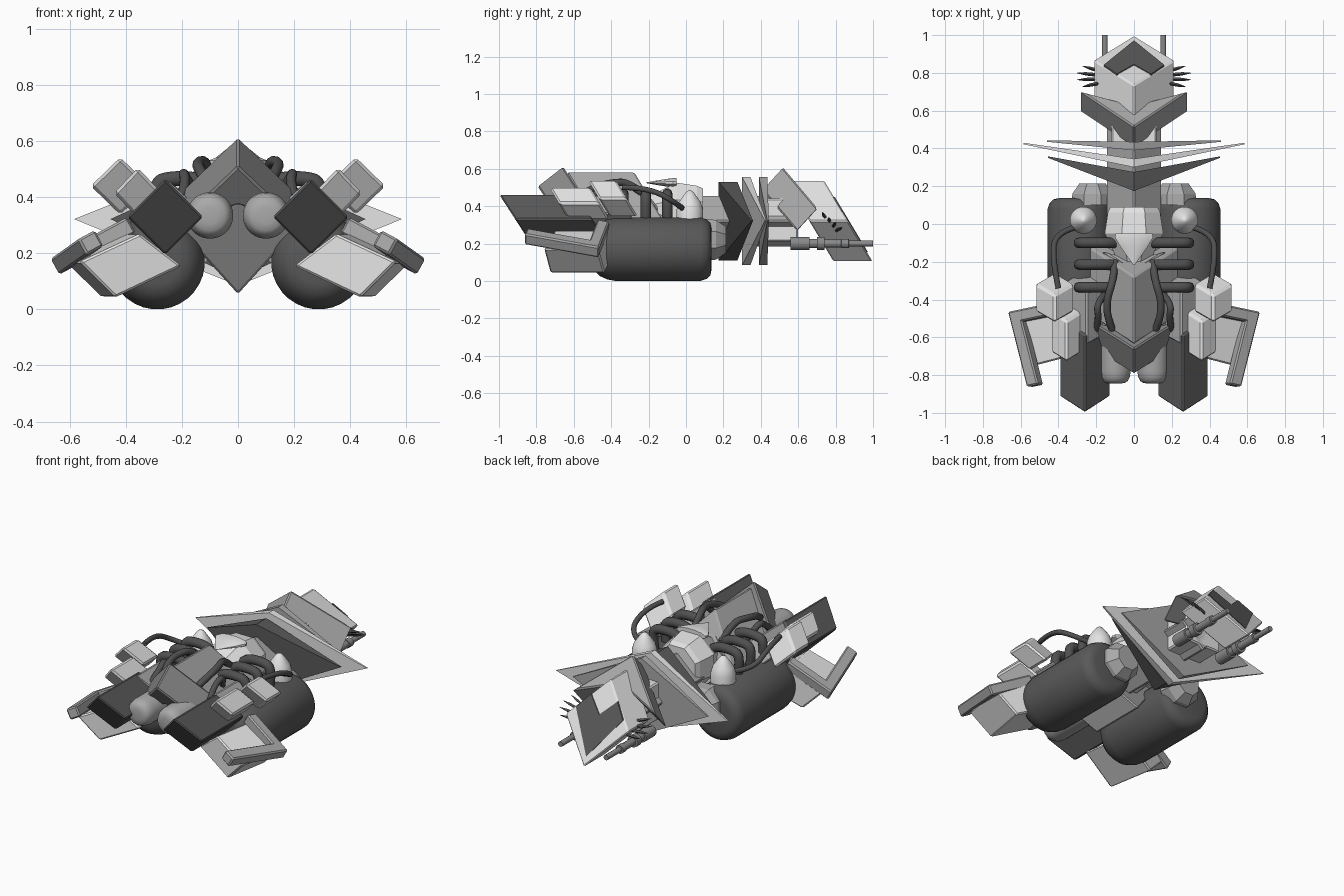
import bpy, bmesh, math
from mathutils import Vector as V

if "Cube" in bpy.data.objects:
    bpy.data.objects.remove(bpy.data.objects["Cube"])


def material(name, g):
    m = bpy.data.materials.new(name)
    m.diffuse_color = (g, g, g, 1)
    m.use_nodes = True
    m.node_tree.nodes["Principled BSDF"].inputs["Base Color"].default_value = m.diffuse_color
    return m


LIGHT = material("light grey", 0.78)
MID = material("mid grey", 0.4)
STEEL = material("steel grey", 0.25)
DARK = material("dark grey", 0.1)
HOSE = material("hose black", 0.08)


def loft(name, rings, mat, bevel=0.0, smooth=False):
    """Skin a list of equal-length point rings, capped at both ends."""
    bm = bmesh.new()
    vs = [[bm.verts.new(p) for p in r] for r in rings]
    n = len(rings[0])
    for a, b in zip(vs, vs[1:]):
        for i in range(n):
            j = (i + 1) % n
            bm.faces.new((a[i], a[j], b[j], b[i]))
    bm.faces.new(vs[0])
    bm.faces.new(vs[-1])
    bmesh.ops.recalc_face_normals(bm, faces=bm.faces[:])
    me = bpy.data.meshes.new(name)
    bm.to_mesh(me)
    bm.free()
    me.materials.append(mat)
    ob = bpy.data.objects.new(name, me)
    bpy.context.collection.objects.link(ob)
    if bevel:
        b = ob.modifiers.new("bevel", 'BEVEL')
        b.width, b.segments = bevel, 1
    if smooth:
        bpy.ops.object.select_all(action='DESELECT')
        ob.select_set(True)
        bpy.context.view_layer.objects.active = ob
        bpy.ops.object.shade_smooth_by_angle(angle=math.radians(40))
    return ob


def diamond(name, cx, cz, rx, rz, y0, y1, slope, mat, bevel=0.008):
    """Diamond-section prism along y whose ends lean with height."""
    ring = lambda y: [(cx + a * rx, y - slope * b * rz, cz + b * rz)
                      for a, b in ((0, 1), (1, 0), (0, -1), (-1, 0))]
    return loft(name, [ring(y0), ring(y1)], mat, bevel)


def lathe(name, c, profile, mat, n=32, axis='Y', sz=1.0, smooth=True):
    """Turned part: profile is (position along axis, radius)."""
    rings = []
    for t, r in profile:
        ring = []
        for i in range(n):
            a = 2 * math.pi * (i + 0.5) / n
            u, w = r * math.cos(a), r * math.sin(a)
            ring.append(V(c) + (V((u, t, w * sz)) if axis == 'Y' else V((u, w, t))))
        rings.append(ring)
    return loft(name, rings, mat, 0, smooth)


def slab(name, o, a, b, c, mat, bevel=0.008):
    o, a, b, c = V(o), V(a), V(b), V(c)
    base = [o, o + a, o + a + b, o + b]
    return loft(name, [base, [p + c for p in base]], mat, bevel)


def roof(name, front, back, dx, dy, dz, mat):
    """Tilted peaked collar between two apex points given as (y, z)."""
    ring = lambda y, z: [(0, y, z), (dx, y + dy, z + dz), (0, y + dy * .6, z + dz * .6),
                         (-dx, y + dy, z + dz)]
    return loft(name, [ring(*front), ring(*back)], mat, 0.008)


def tube(name, pts, r, mat=HOSE):
    cu = bpy.data.curves.new(name, 'CURVE')
    cu.dimensions = '3D'
    cu.bevel_depth, cu.bevel_resolution, cu.use_fill_caps = r, 3, True
    cu.resolution_u = 6
    s = cu.splines.new('NURBS')
    s.points.add(len(pts) - 1)
    for p, q in zip(s.points, pts):
        p.co = (*q, 1)
    s.use_endpoint_u, s.order_u = True, 3
    cu.materials.append(mat)
    bpy.context.collection.objects.link(bpy.data.objects.new(name, cu))


# central hull, collars and spine
diamond("hull", 0, .32, .24, .265, -.48, -.12, .6, MID)
diamond("hull_top_panel", 0, .40, .14, .18, -.50, -.24, .6, LIGHT)
diamond("spine", 0, .32, .15, .14, -.3, .6, 0, MID)
roof("front_collar", (-.795, .51), (-.66, .615), .24, .15, -.23, STEEL)
roof("middle_collar", (-.33, .46), (-.25, .52), .17, .11, -.14, MID)
lathe("cockpit", (0, 0, .37), [(-.2, .09), (-.05, .168), (.06, .15), (.09, .135)], LIGHT, 8, smooth=False)
lathe("canopy", (0, 0, .525), [(-.215, .006), (-.12, .075), (-.07, .105), (-.05, .1)], LIGHT, 12, sz=.25)

# tail: neck, collar and slanted end block with dark chevron
slab("tail_neck", (-.12, .4, .21), (.24, 0, 0), (0, .2, 0), (0, 0, .23), LIGHT)
roof("tail_collar", (.405, .49), (.515, .61), .285, .19, -.225, MID)
diamond("tail_block", 0, .32, .215, .22, .66, .868, .6, LIGHT)
T = .868
chev = [(0, .155), (.16, .37), (.09, .45), (0, .365), (-.09, .45), (-.16, .37)]
ring = lambda d: [(x, T + .6 * (.32 - z) + d, z) for x, z in chev]
loft("tail_chevron", [ring(-.004), ring(.005)], DARK)


def wing(name, tip, top, rx, zt, zb, th, mat):
    """Swept diamond fin folded about its centre line."""
    ring = lambda y, t: [(0, y, zt), (rx, t, .322), (0, y, zb), (-rx, t, .322)]
    return loft(name, [ring(top, tip), ring(top + th, tip + .008)], mat)


# flared fins behind the engines
wing("front_fin", .35, .175, .455, .53, .11, .10, DARK)
wing("wide_fin", .422, .30, .585, .555, .085, .045, LIGHT)
wing("rear_fin", .435, .39, .46, .555, .085, .045, MID)

for s, side in ((-1, "left"), (1, "right")):
    nm = lambda n: side + "_" + n
    # engines and nozzles
    lathe(nm("engine"), (s * .288, 0, .17),
          [(-.5, .08), (-.49, .115), (-.46, .145), (-.42, .163), (-.38, .17), (.08, .17),
           (.11, .16), (.13, .14), (.137, .11)], DARK)
    lathe(nm("nozzle"), (s * .22, 0, .22), [(.1, .12), (.16, .115), (.215, .075)], MID, 8, smooth=False)
    lathe(nm("engine_cone"), (s * .268, .02, 0),
          [(.3, .072), (.38, .072), (.42, .06), (.46, .032), (.48, .015), (.485, .003)], LIGHT, 20, 'Z')
    # front lamps and pods
    lathe(nm("lamp"), (s * .1, 0, .335),
          [(-.845, .03), (-.84, .055), (-.83, .068), (-.81, .078), (-.78, .083), (-.5, .083)], MID)
    diamond(nm("pod"), s * .26, .33, .135, .135, -.913, -.5, .65, DARK)
    diamond(nm("pod_rear"), s * .25, .36, .11, .1, -.58, -.3, .6, MID)
    diamond(nm("outer_shingle"), s * .42, .44, .105, .102, -.465, -.315, .6, LIGHT, .012)
    diamond(nm("inner_shingle"), s * .357, .415, .085, .09, -.68, -.46, .6, LIGHT, .012)

    # side plates with angled bars
    sec = [(.575, .17), (.446, .043), (.21, .155), (.36, .27)]
    sh = lambda y, d: [(s * (x + d), y - .26 * (x - .5), z) for x, z in sec]
    loft(nm("side_plate"), [sh(-.74, -.01), sh(-.45, .04)], LIGHT, .008)
    f, u = V((-.24 * s, -.95, .17)).normalized(), V((-.86 * s, .18, .46)).normalized()
    n = u.cross(f).normalized() * .065
    if n.z > 0:
        n = -n
    c = V((s * .67, -.465, .18))
    slab(nm("bar"), c, f * .415, u * .07, n, MID)
    slab(nm("cross_bar"), c, u * .3, f * .065, n, MID)

    # rib hoses between cockpit and engines
    for i, y in enumerate((-.1, -.215, -.335)):
        tube(nm("rib_%d" % i), [(s * .28, y, .31), (s * .31, y, .45), (s * .22, y, .47),
                                (s * .12, y, .46), (s * .07, y, .4)], .028)
    tube(nm("spine_hose"), [(s * .1, -.2, .44), (s * .11, -.3, .53), (s * .145, -.4, .525),
                            (s * .14, -.5, .5), (s * .11, -.57, .45)], .02)
    tube(nm("short_hose"), [(s * .15, -.37, .4), (s * .2, -.42, .5), (s * .185, -.5, .46), (s * .2, -.56, .4)], .018)
    tube(nm("long_hose"), [(s * .4, -.34, .5), (s * .43, -.2, .5), (s * .42, -.04, .41), (s * .28, -.01, .38)], .015)

    # tail guns and whisker spikes
    lathe(nm("gun"), (s * .155, 0, .2),
          [(.56, .036), (.66, .036), (.661, .026), (.7, .026), (.701, .036), (.74, .036),
           (.741, .022), (.83, .022), (.831, .026), (.87, .026), (.871, .016), (1.0, .016)], STEEL, 12)
    for i in range(4):
        a = V((s * .16, .75 + .018 * i, .33 - .02 * i))
        b = V((s * (.235 + .02 * (1.5 - abs(i - 1.5))), .735 + .03 * i, .355 - .025 * i))
        q = [V((0, .01, 0)), V((0, 0, .01)), V((0, -.01, 0)), V((0, 0, -.01))]
        loft(nm("spike_%d" % i), [[a + k for k in q], [b + k * .9 for k in q],
                                  [b + (b - a) * .5 + k * .1 for k in q]], HOSE)
